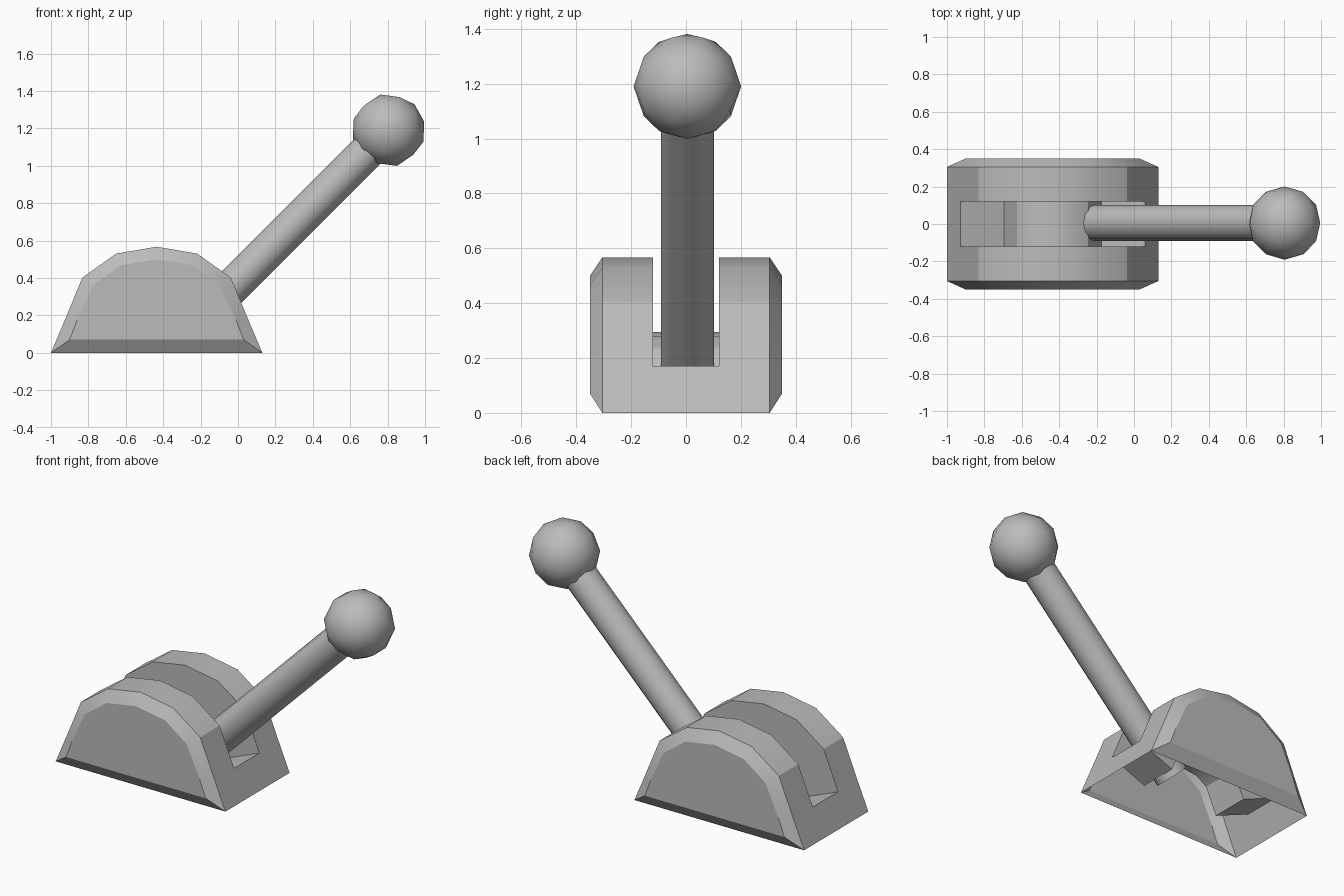
import bpy, bmesh
from math import radians
from mathutils import Vector

cube = bpy.data.objects.get("Cube")
if cube:
    bpy.data.objects.remove(cube)

grey = bpy.data.materials.new("plain_grey")
grey.use_nodes = True
colour = (0.5, 0.5, 0.5, 1)
grey.diffuse_color = colour
grey.node_tree.nodes["Principled BSDF"].inputs["Base Color"].default_value = colour


def finish(obj, name, angle):
    obj.name = name
    obj.data.materials.clear()
    obj.data.materials.append(grey)
    bpy.ops.object.select_all(action="DESELECT")
    obj.select_set(True)
    bpy.context.view_layer.objects.active = obj
    bpy.ops.object.shade_smooth_by_angle(angle=radians(angle))


# Housing: arched open-bottomed shell with bevelled cheeks and a central slot
MID = -0.435


def mirrored(half):
    """Complete a left half profile whose last point is the crown."""
    return half + [(2 * MID - x, z) for x, z in reversed(half[:-1])]


outer = mirrored([(-1, 0), (-0.928, 0.17), (-0.832, 0.402), (-0.652, 0.53), (MID, 0.567)])
cheek = mirrored([(-0.9, 0.07), (-0.862, 0.17), (-0.775, 0.36), (-0.63, 0.467), (MID, 0.5)])
floor = mirrored([(-0.928, 0.17), (-0.695, 0.075), (-0.625, 0.235), (-0.555, 0.28), (MID, 0.295)])
SLOT, RIM, SIDE = 0.12, 0.305, 0.35

bm = bmesh.new()


def row(points, y):
    return [bm.verts.new((x, y, z)) for x, z in points]


def bridge(a, b):
    for i in range(len(a) - 1):
        bm.faces.new((a[i], a[i + 1], b[i + 1], b[i]))


slot_edges, floor_edges, foot = [], [], []
for s in (-1, 1):
    side, rim, lip = row(cheek, s * SIDE), row(outer, s * RIM), row(outer, s * SLOT)
    base = row(floor, s * SLOT)
    bm.faces.new(side)
    bridge(side, rim)
    bridge(rim, lip)
    bm.faces.new((side[0], side[-1], rim[-1], rim[0]))   # lower bevel
    bm.faces.new(lip[1:-1] + base[-2:0:-1])              # slot wall
    # the floor ends share the slot corners
    bm.verts.remove(base[0])
    bm.verts.remove(base[-1])
    base[0], base[-1] = lip[1], lip[-2]
    slot_edges.append(lip)
    floor_edges.append(base)
bridge(*floor_edges)
for pair in (slice(0, 2), slice(-2, None)):              # solid strips at slot ends
    bridge(slot_edges[0][pair], slot_edges[1][pair])

bmesh.ops.recalc_face_normals(bm, faces=bm.faces)
bm.normal_update()
crown = max(bm.faces, key=lambda f: f.calc_center_median().z)
if crown.normal.z < 0:
    bmesh.ops.reverse_faces(bm, faces=bm.faces)
mesh = bpy.data.meshes.new("housing")
bm.to_mesh(mesh)
bm.free()
housing = bpy.data.objects.new("housing", mesh)
bpy.context.collection.objects.link(housing)
finish(housing, "housing", 32)

# Lever rod leaning toward +x, passing through the slot floor
top, bottom = Vector((0.805, 0.005, 1.19)), Vector((-0.27, 0.005, 0.115))
bpy.ops.mesh.primitive_cylinder_add(
    vertices=12, radius=0.097, depth=(top - bottom).length,
    location=(top + bottom) / 2, rotation=(0, radians(45), 0))
finish(bpy.context.object, "lever_rod", 40)

# Faceted knob
bpy.ops.mesh.primitive_ico_sphere_add(
    subdivisions=2, radius=0.196, location=top, rotation=(0, radians(45), 0))
finish(bpy.context.object, "lever_knob", 60)
